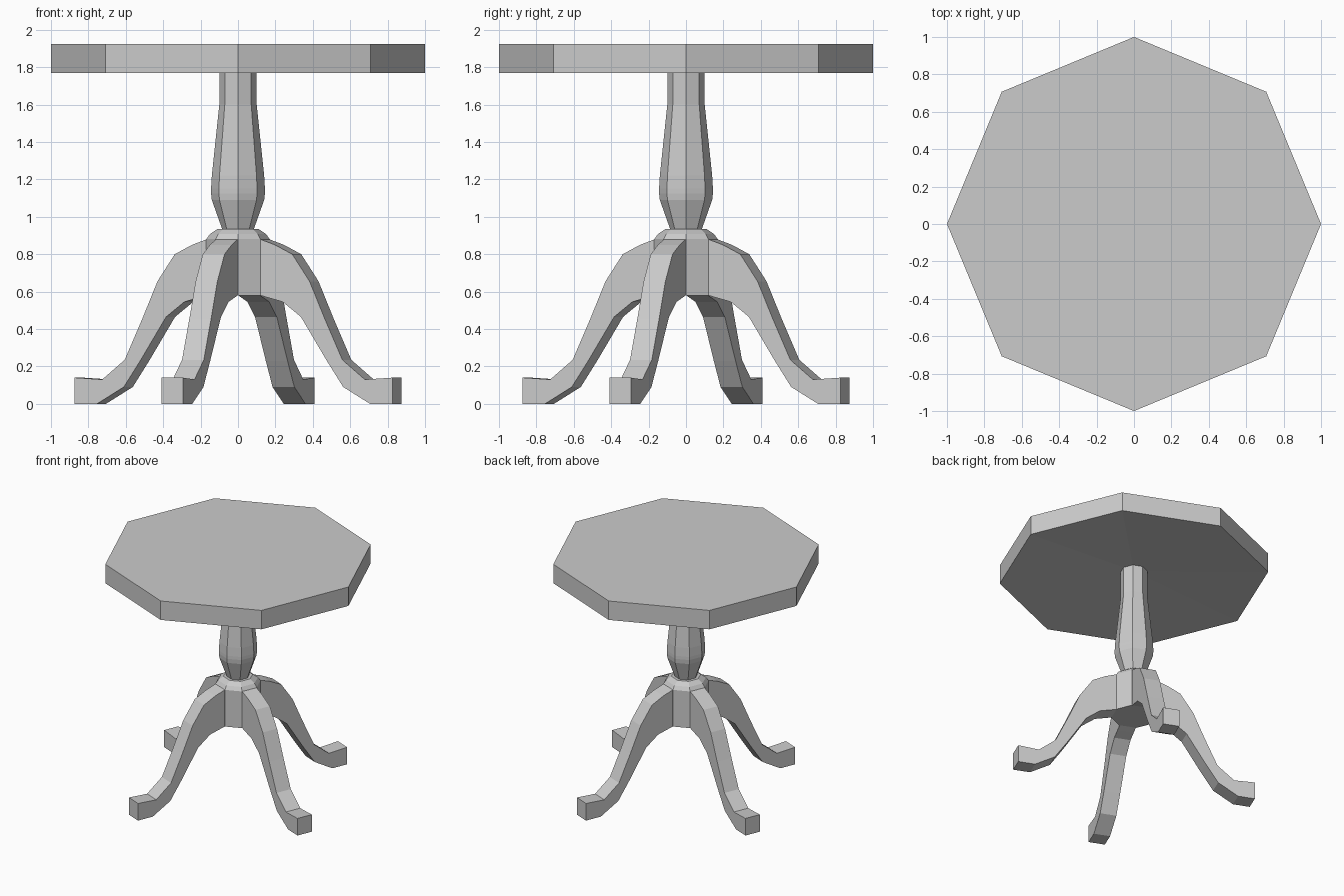
import bpy, bmesh
from math import cos, sin, pi, radians

if "Cube" in bpy.data.objects:
    bpy.data.objects.remove(bpy.data.objects["Cube"])


def make_object(name, bm):
    bmesh.ops.recalc_face_normals(bm, faces=bm.faces)
    mesh = bpy.data.meshes.new(name)
    bm.to_mesh(mesh)
    bm.free()
    obj = bpy.data.objects.new(name, mesh)
    bpy.context.collection.objects.link(obj)
    return obj


def octagonal_lathe(name, profile):
    """Stack of eight-sided rings from (radius, height) pairs, capped."""
    bm = bmesh.new()
    rings = [[bm.verts.new((r * cos(k * pi / 4), r * sin(k * pi / 4), z))
              for k in range(8)] for r, z in profile]
    for a, b in zip(rings, rings[1:]):
        for k in range(8):
            n = (k + 1) % 8
            bm.faces.new((a[k], a[n], b[n], b[k]))
    bm.faces.new(rings[0][::-1])
    bm.faces.new(rings[-1])
    return make_object(name, bm)


def sabre_leg(name, top, bottom, half_width, angle):
    """Rectangular sections swept outwards between top and bottom curves."""
    bm = bmesh.new()
    sections = []
    for (rt, zt), (rb, zb) in zip(top, bottom):
        sections.append([bm.verts.new(p) for p in (
            (rt, -half_width, zt), (rt, half_width, zt),
            (rb, half_width, zb), (rb, -half_width, zb))])
    for a, b in zip(sections, sections[1:]):
        for k in range(4):
            n = (k + 1) % 4
            bm.faces.new((a[k], a[n], b[n], b[k]))
    bm.faces.new(sections[0])
    bm.faces.new(sections[-1])
    leg = make_object(name, bm)
    leg.rotation_euler.z = angle
    return leg


# Octagonal table top, underside rising slightly to the shaft
octagonal_lathe("table_top", [(0.09, 1.822), (1.0, 1.77), (1.0, 1.925)])

# Turned pedestal with hub, collar, neck and tapering shaft
octagonal_lathe("pedestal", [
    (0.17, 0.58), (0.17, 0.88), (0.15, 0.908), (0.11, 0.935), (0.085, 0.935),
    (0.14, 1.09), (0.144, 1.125), (0.144, 1.15), (0.14, 1.22),
    (0.10, 1.60), (0.10, 1.825)])

# Four curved legs leaving alternate faces of the hub
leg_top = [(0.155, 0.88), (0.24, 0.85), (0.34, 0.80), (0.44, 0.655),
           (0.53, 0.45), (0.63, 0.235), (0.76, 0.13), (0.92, 0.14)]
leg_bottom = [(0.155, 0.58), (0.21, 0.565), (0.285, 0.545), (0.39, 0.465),
              (0.54, 0.23), (0.635, 0.09), (0.79, 0.0), (0.92, 0.0)]
for i in range(4):
    sabre_leg(f"leg_{i + 1}", leg_top, leg_bottom, 0.063, radians(-22.5 + 90 * i))
